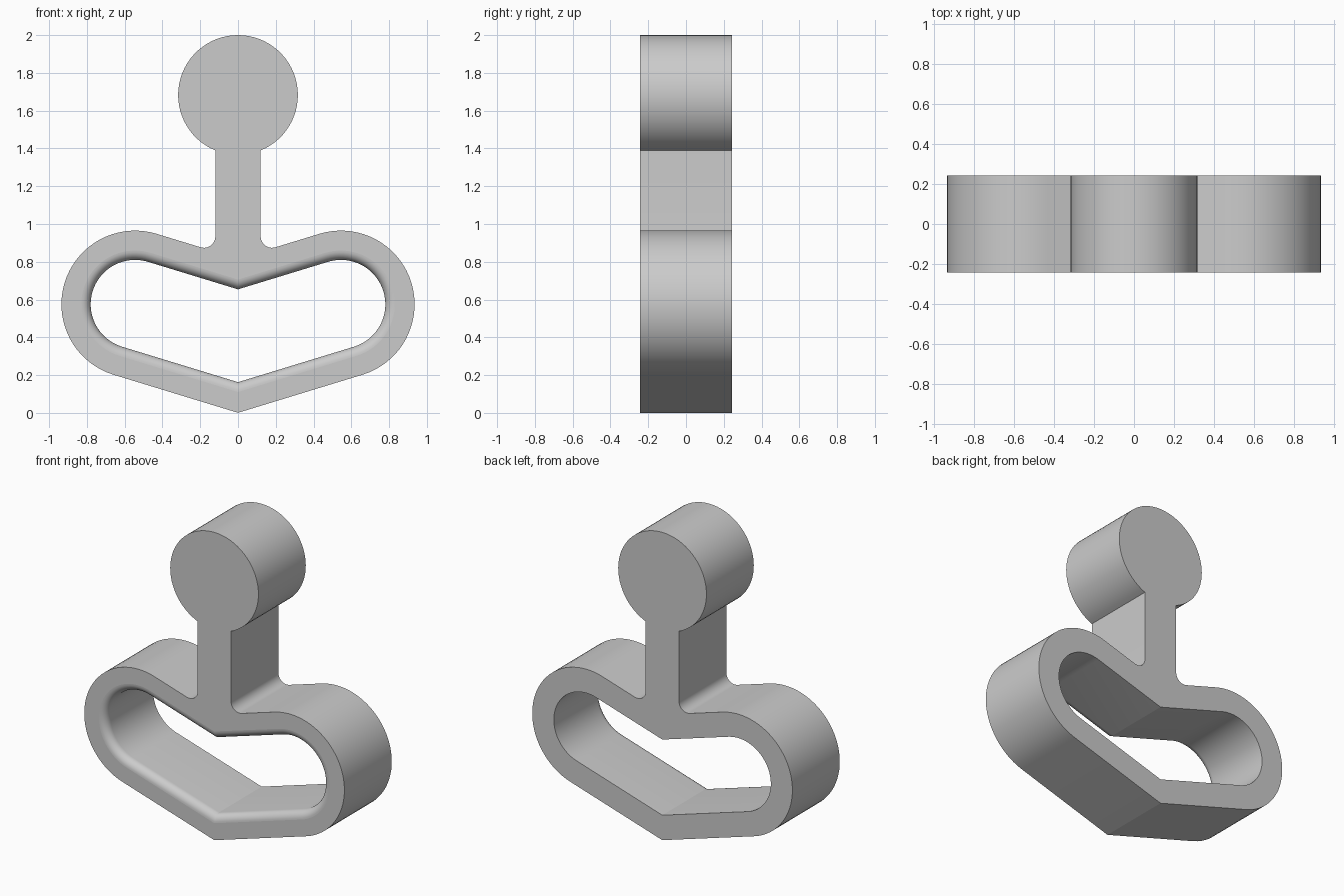
import bpy, bmesh
from math import sin, cos, tan, radians, pi, asin

if "Cube" in bpy.data.objects:
    bpy.data.objects.remove(bpy.data.objects["Cube"])

HALF = 0.243            # half thickness along y
A = radians(17)         # slope of the V shaped bars
CX, CZ = 0.545, 0.575   # centre of the round ends
R_OUT, R_IN = 0.39, 0.235
STEM, FILLET, ROUND = 0.12, 0.06, 0.05
HEAD_R = 0.317


def arc(cx, cz, r, a0, a1, n):
    return [(cx + r * cos(a0 + (a1 - a0) * i / n),
             cz + r * sin(a0 + (a1 - a0) * i / n)) for i in range(n + 1)]


def mirrored(half):
    """Close a right half outline whose ends lie on x = 0."""
    return half + [(-x, z) for x, z in half[-2:0:-1]]


def bar_z(r, sign):
    """Height where the sloped tangent line crosses x = 0."""
    return CZ - CX * tan(A) + sign * r / cos(A)


def handle_arc(r):
    return arc(CX, CZ, r, A - pi / 2, A + pi / 2, 36)


# outer outline: V bottom, round end, fillet, stem, head
fx = STEM + FILLET
fz = bar_z(R_OUT, 1) + fx * tan(A) + FILLET / cos(A)
head_z = 2 - HEAD_R
start = -pi / 2 + asin(STEM / HEAD_R)
head = arc(0, head_z, HEAD_R, start, pi / 2, 30)
head[-1] = (0, 2)
outer = mirrored([(0, bar_z(R_OUT, -1))] + handle_arc(R_OUT)
                 + arc(fx, fz, FILLET, A - pi / 2, -pi, 10) + head)


def hole(r):
    return mirrored([(0, bar_z(r, -1))] + handle_arc(r) + [(0, bar_z(r, 1))])


bm = bmesh.new()


def ring(points, y):
    return [bm.verts.new((x, y, z)) for x, z in points]


def bridge(a, b):
    n = len(a)
    for i in range(n):
        j = (i + 1) % n
        bm.faces.new((a[i], a[j], b[j], b[i]))


def cap(a, b):
    edges = []
    for loop in (a, b):
        edges += [bm.edges.get((loop[i - 1], loop[i])) for i in range(len(loop))]
    bmesh.ops.triangle_fill(bm, use_beauty=True, edges=edges)


# outer wall
out_front, out_back = ring(outer, -HALF), ring(outer, HALF)
bridge(out_front, out_back)

# hole wall with a rounded front edge
rings = []
for i in range(9):
    t = pi / 2 * i / 8
    rings.append(ring(hole(R_IN + ROUND * (1 - sin(t))),
                      -HALF + ROUND * (1 - cos(t))))
rings.append(ring(hole(R_IN), HALF))
for a, b in zip(rings, rings[1:]):
    bridge(b, a)

# front and back faces
cap(out_front, rings[0])
cap(out_back, rings[-1])
bmesh.ops.recalc_face_normals(bm, faces=bm.faces[:])

mesh = bpy.data.meshes.new("handle_with_knob")
bm.to_mesh(mesh)
bm.free()
obj = bpy.data.objects.new("handle_with_knob", mesh)
bpy.context.collection.objects.link(obj)
bpy.context.view_layer.objects.active = obj
obj.select_set(True)
bpy.ops.object.shade_smooth_by_angle(angle=radians(30))
for p in mesh.polygons:
    if abs(p.normal.y) > 0.999:
        p.use_smooth = False
